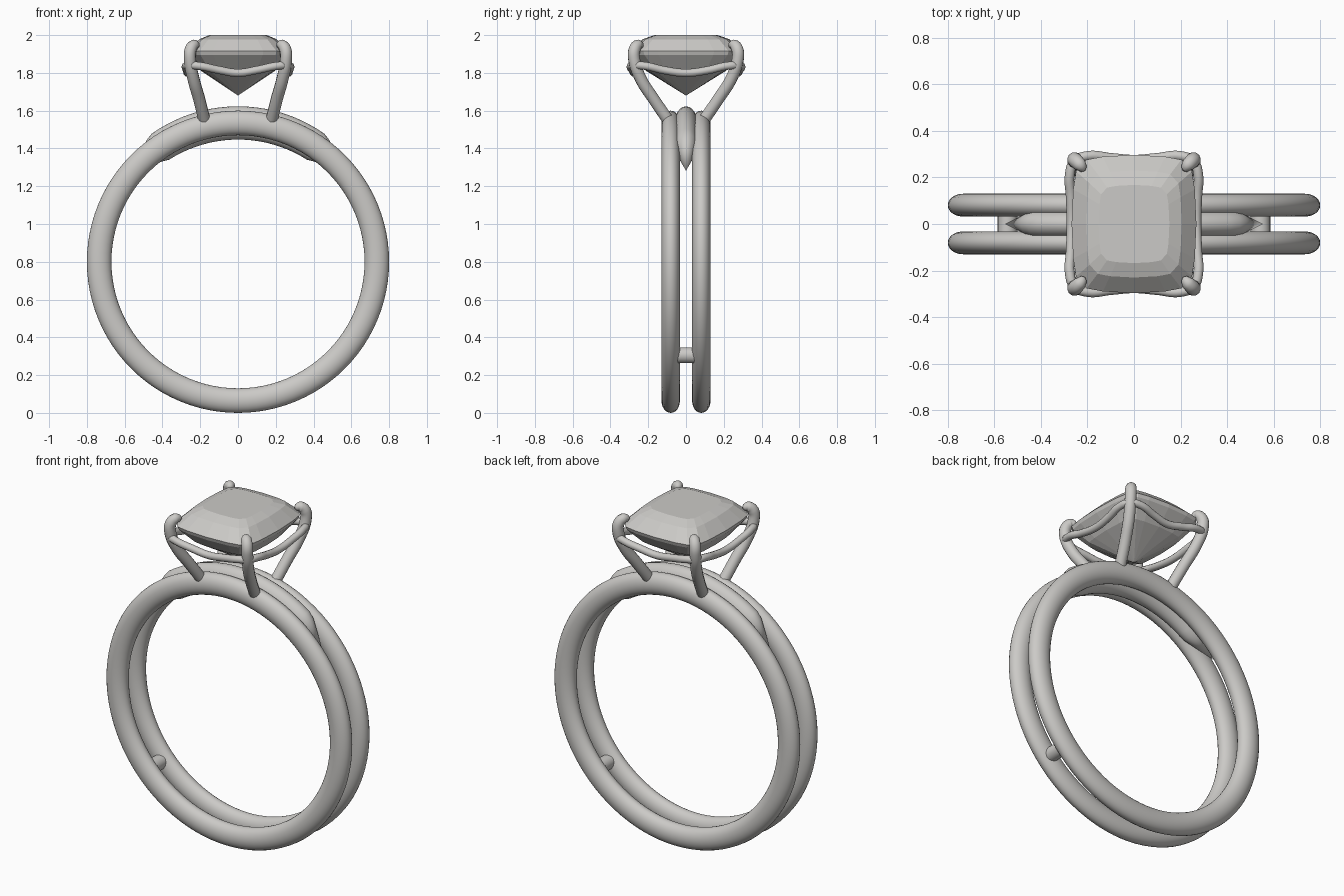
import bpy, bmesh
from math import sin, cos, pi, radians, sqrt
from mathutils import Vector

if "Cube" in bpy.data.objects:
    bpy.data.objects.remove(bpy.data.objects["Cube"])

CENTRE_Z = 0.80   # middle of the finger hole
BAND_R = 0.735    # centreline radius of the bands


def material(name, rgb):
    m = bpy.data.materials.new(name)
    m.use_nodes = True
    m.diffuse_color = (*rgb, 1)
    m.node_tree.nodes["Principled BSDF"].inputs["Base Color"].default_value = (*rgb, 1)
    return m


METAL = material("pale silver", (0.60, 0.59, 0.57))


def loft(name, rings, closed=False, smooth=True):
    """Skin a list of equal-length point rings."""
    bm = bmesh.new()
    rows = [[bm.verts.new(p) for p in ring] for ring in rings]
    n = len(rows[0])
    pairs = list(zip(rows, rows[1:])) + ([(rows[-1], rows[0])] if closed else [])
    for a, b in pairs:
        for i in range(n):
            j = (i + 1) % n
            bm.faces.new((a[i], a[j], b[j], b[i]))
    if not closed:
        bm.faces.new(rows[0])
        bm.faces.new(rows[-1])
    bmesh.ops.remove_doubles(bm, verts=bm.verts, dist=0.0002)
    bmesh.ops.recalc_face_normals(bm, faces=bm.faces)
    mesh = bpy.data.meshes.new(name)
    bm.to_mesh(mesh)
    bm.free()
    mesh.materials.append(METAL)
    ob = bpy.data.objects.new(name, mesh)
    bpy.context.collection.objects.link(ob)
    if smooth:
        bpy.ops.object.select_all(action="DESELECT")
        ob.select_set(True)
        bpy.context.view_layer.objects.active = ob
        bpy.ops.object.shade_smooth_by_angle(angle=radians(30))
    return ob


def section(angle, radial, width, y=0, sides=24):
    """Elliptical cross-section of the band at an angle from the top."""
    ring = []
    for i in range(sides):
        t = 2 * pi * i / sides
        r = BAND_R + radial * cos(t)
        ring.append((r * sin(angle), y + width * sin(t), CENTRE_Z + r * cos(angle)))
    return ring


def wire(name, points, radius, cyclic=False):
    """Round wire through (x, y, z, thickness factor) points."""
    cu = bpy.data.curves.new(name, "CURVE")
    cu.dimensions = "3D"
    cu.bevel_depth = radius
    cu.bevel_resolution = 4
    cu.resolution_u = 8
    cu.use_fill_caps = True
    sp = cu.splines.new("BEZIER")
    sp.bezier_points.add(len(points) - 1)
    for bp, (x, y, z, f) in zip(sp.bezier_points, points):
        bp.co = (x, y, z)
        bp.radius = f
        bp.handle_left_type = bp.handle_right_type = "AUTO"
    sp.use_cyclic_u = cyclic
    cu.materials.append(METAL)
    ob = bpy.data.objects.new(name, cu)
    bpy.context.collection.objects.link(ob)


# Twin bands
for side, y in (("front", -0.081), ("back", 0.081)):
    loft(side + "_band", [section(2 * pi * i / 96, 0.065, 0.049, y) for i in range(96)], closed=True)

# Pointed bridge filling the gap at the top
half = [(34 * i / 10, 0.088 - 0.005 * (i / 10) ** 2, 0.060) for i in range(11)]
half += [(37, 0.070, 0.052), (49, 0.0, 0.0)]
stations = [(-a, r, w) for a, r, w in reversed(half[1:])] + half
loft("bridge", [section(radians(a), r, w) for a, r, w in stations])

# Pins joining the bands near the bottom
pin_z = 0.305
pin_x = sqrt(BAND_R ** 2 - (CENTRE_Z - pin_z) ** 2)
for side, s in (("left", 1), ("right", -1)):
    loft(side + "_pin", [[(s * pin_x + 0.042 * cos(pi * i / 12), y, pin_z + 0.042 * sin(pi * i / 12))
                          for i in range(24)] for y in (-0.07, 0.07)])

# Four claws
claw = [(0.178, 0.095, 1.55, 1), (0.205, 0.17, 1.66, 1), (0.236, 0.24, 1.77, 1),
        (0.254, 0.274, 1.87, 1), (0.250, 0.272, 1.925, 1), (0.232, 0.254, 1.948, 0.9),
        (0.216, 0.236, 1.946, 0.55), (0.210, 0.230, 1.944, 0.1)]
for fb, sy in (("front", -1), ("back", 1)):
    for lr, sx in (("left", 1), ("right", -1)):
        wire(f"{fb}_{lr}_claw", [(sx * x, sy * y, z, f) for x, y, z, f in claw], 0.032)

# Gallery rail dipping between the claws
corner = [(0.268, 0.0, 1.80, 1), (0.272, 0.12, 1.815, 1), (0.276, 0.21, 1.836, 1),
          (0.256, 0.268, 1.84, 1), (0.2, 0.292, 1.836, 1), (0.1, 0.284, 1.815, 1),
          (0.0, 0.276, 1.80, 1)]
top = corner + [(-x, y, z, f) for x, y, z, f in reversed(corner[:-1])]
wire("gallery_rail", top + [(x, -y, z, f) for x, y, z, f in reversed(top[1:-1])], 0.021, True)

# Faceted cushion stone
quarter = [(1, 0), (0.975, 0.5), (0.93, 0.76), (0.76, 0.93), (0.5, 0.975)]
outline = []
for k in range(4):
    for x, y in quarter:
        for _ in range(k):
            x, y = -y, x
        outline.append((x, y))
levels = [(0, 0, 1.68), (0.195, 0.21, 1.81), (0.262, 0.290, 1.895), (0.268, 0.297, 1.915),
          (0.205, 0.230, 1.978), (0.152, 0.168, 2.0)]
loft("stone", [[(w * x, d * y, z) for x, y in outline] for w, d, z in levels], smooth=False)
